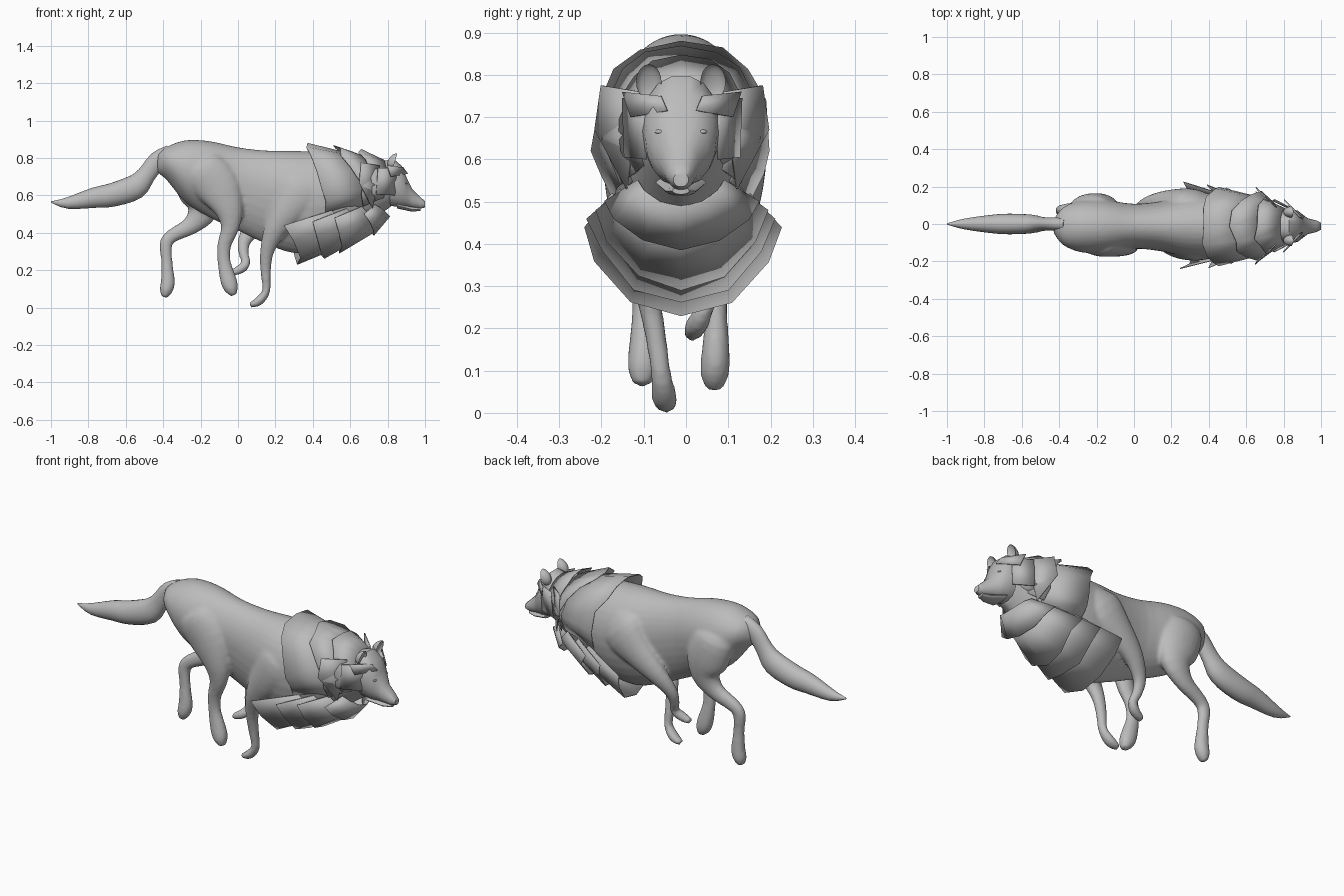
import bpy, bmesh, random
from math import sin, cos, pi, radians, copysign
from mathutils import Vector

random.seed(4)
OFF = -0.012  # the torso and head sit slightly off the centre line

cube = bpy.data.objects.get("Cube")
if cube:
    bpy.data.objects.remove(cube, do_unlink=True)

grey = bpy.data.materials.new("fur grey")
grey.use_nodes = True
grey.diffuse_color = (0.5, 0.5, 0.5, 1)
grey.node_tree.nodes["Principled BSDF"].inputs["Base Color"].default_value = grey.diffuse_color


def finish(name, bm, angle=50, thick=0):
    """Turn a bmesh into a shaded object."""
    if not thick:
        bmesh.ops.recalc_face_normals(bm, faces=bm.faces)
    mesh = bpy.data.meshes.new(name)
    bm.to_mesh(mesh)
    bm.free()
    mesh.materials.append(grey)
    ob = bpy.data.objects.new(name, mesh)
    bpy.context.collection.objects.link(ob)
    bpy.ops.object.select_all(action='DESELECT')
    ob.select_set(True)
    bpy.context.view_layer.objects.active = ob
    bpy.ops.object.shade_smooth_by_angle(angle=radians(angle))
    if thick:
        mod = ob.modifiers.new("thickness", 'SOLIDIFY')
        mod.thickness = thick
    return ob


def dense(rows, steps=3):
    """Smooth curve through a row of section values."""
    out = []
    for i in range(len(rows) - 1):
        a, b, c, d = (Vector(rows[min(max(j, 0), len(rows) - 1)]) for j in range(i - 1, i + 3))
        for t in (s / steps for s in range(steps)):
            out.append(b + (c - a) * (t / 2) + (a * 2 - b * 5 + c * 4 - d) * (t * t / 2)
                       + (b * 3 - c * 3 + d - a) * (t ** 3 / 2))
    return out + [Vector(rows[-1])]


def loft(name, rings, closed=True, **kw):
    """Skin a row of rings; closed rings are capped at both ends."""
    bm = bmesh.new()
    rows = [[bm.verts.new(p) for p in ring] for ring in rings]
    n = len(rows[0])
    for a, b in zip(rows, rows[1:]):
        for i in range(n if closed else n - 1):
            j = (i + 1) % n
            bm.faces.new((a[i], a[j], b[j], b[i]))
    if closed:
        bm.faces.new(rows[0])
        bm.faces.new(rows[-1])
    return finish(name, bm, **kw)


def egg(x, top, mid, bottom, w, n=18, square=1, keel=1):
    """Upright cross-section; square and keel shape its upper and lower half."""
    ring = []
    for a in (2 * pi * i / n for i in range(n)):
        h, power = (top - mid, square) if sin(a) > 0 else (mid - bottom, keel)
        ring.append(Vector((x, OFF + copysign(w * abs(cos(a)) ** power, cos(a)),
                            mid + h * sin(a))))
    return ring


def limb(name, pts, n=24):
    """Tube along (x, y, z, radius in profile, radius across)."""
    rings = []
    pts = dense(pts)
    across = Vector((0, 1, 0))
    for i, (x, y, z, r, ry) in enumerate(pts):
        p, q = pts[max(i - 1, 0)], pts[min(i + 1, len(pts) - 1)]
        side = Vector((q[0] - p[0], 0, q[2] - p[2])).normalized().cross(across)
        rings.append([Vector((x, y, z)) + side * r * cos(a) + across * ry * sin(a)
                      for a in (2 * pi * k / n for k in range(n))])
    return loft(name, rings)


def collar(name, front, back, start, end, n):
    """Flared fur sheet between two arcs (x, tilt, z, width, up, down)."""
    rows = []
    for k, (x, tilt, z, w, up, down) in enumerate((front, back)):
        row = []
        for a in (radians(start + (end - start) * i / n) for i in range(n + 1)):
            rise, s = sin(a), 1 + k * random.uniform(-0.03, 0.03)
            h = up * rise ** 0.8 if rise > 0 else -down * abs(rise) ** 1.4
            y = copysign(w * abs(cos(a)) ** (0.8 if up else 1), cos(a))
            lean = tilt * (1 - (max(rise, 0) if up else rise))
            row.append(Vector((x + lean + k * random.uniform(-0.015, 0.015),
                               OFF + y * s, z + h * s)))
        rows.append(row)
    return loft(name, rows, closed=False, thick=0.005)


# Torso, from rump to neck
torso = [(-.43, .82, .77, .72, .035), (-.38, .86, .78, .68, .1), (-.28, .895, .74, .56, .14),
         (-.15, .89, .72, .48, .14), (0, .857, .68, .41, .12), (.15, .84, .64, .34, .135),
         (.3, .838, .61, .29, .17), (.45, .832, .6, .31, .175), (.6, .815, .61, .38, .15),
         (.72, .8, .64, .47, .12), (.82, .78, .66, .54, .09)]
body = [loft("torso", [egg(*s, n=32, keel=1.25) for s in dense(torso)])]

# Hind legs: the right one swings forward, the left one pushes back
body.append(limb("right_hind_leg", [
    (-.23, -.065, .8, .08, .045), (-.2, -.095, .75, .115, .073), (-.11, -.1, .655, .125, .075),
    (-.05, -.115, .53, .08, .052), (-.042, -.115, .43, .05, .036), (-.072, -.105, .34, .038, .029),
    (-.075, -.1, .25, .035, .027), (-.052, -.1, .15, .044, .036), (-.035, -.102, .1, .038, .035),
    (-.022, -.104, .066, .016, .02)]))
body.append(limb("left_hind_leg", [
    (-.25, .055, .8, .08, .045), (-.24, .08, .74, .115, .075), (-.2, .09, .62, .12, .075),
    (-.19, .095, .52, .085, .055), (-.25, .09, .44, .05, .038), (-.35, .08, .385, .037, .031),
    (-.385, .075, .34, .035, .028), (-.38, .072, .24, .03, .026), (-.375, .07, .14, .038, .034),
    (-.385, .068, .09, .035, .034), (-.395, .067, .056, .016, .02)]))

# Front legs: the right one reaches down, the left one is folded higher
body.append(limb("right_front_leg", [
    (.4, -.09, .74, .06, .04), (.36, -.115, .65, .135, .075), (.28, -.13, .54, .1, .062),
    (.2, -.12, .42, .062, .046), (.155, -.095, .3, .038, .031), (.148, -.075, .2, .029, .026),
    (.152, -.06, .1, .022, .024), (.135, -.054, .06, .024, .028), (.105, -.05, .03, .024, .031),
    (.064, -.047, .012, .014, .02)]))
body.append(limb("left_front_leg", [
    (.39, .08, .74, .06, .04), (.32, .11, .65, .13, .075), (.21, .125, .55, .09, .06),
    (.1, .115, .45, .057, .044), (.035, .085, .36, .037, .032), (.03, .06, .29, .027, .026),
    (.043, .04, .24, .024, .025), (.015, .025, .207, .026, .028), (-.038, .014, .183, .016, .02)]))

# Blend the torso and legs into one skin
for part in body:
    part.select_set(True)
bpy.context.view_layer.objects.active = body[0]
bpy.ops.object.join()
body[0].name = "body"
skin = body[0].modifiers.new("skin", 'REMESH')
skin.mode, skin.voxel_size, skin.use_smooth_shade = 'VOXEL', 0.009, True
relax = body[0].modifiers.new("relax", 'SMOOTH')
relax.iterations = 8

# Tail
limb("tail", [(-.36, 0, .82, .05, .04), (-.43, 0, .785, .05, .035), (-.49, 0, .71, .05, .037),
              (-.55, 0, .645, .066, .05), (-.67, 0, .603, .063, .055),
              (-.77, 0, .587, .054, .048), (-.91, 0, .559, .031, .028), (-1, 0, .565, .003, .003)])

# Head, muzzle and lower jaw
head = [(.76, .78, .67, .55, .088), (.83, .798, .67, .54, .092), (.875, .76, .65, .535, .084),
        (.9, .7, .62, .535, .064), (.93, .638, .58, .533, .042), (.975, .592, .56, .528, .031),
        (1, .568, .552, .535, .018)]
loft("head", [egg(*s, square=.8, keel=.9) for s in head])
jaw = [(.85, .56, .545, .53, .06), (.93, .54, .525, .513, .036), (.975, .535, .525, .517, .02)]
loft("lower_jaw", [egg(*s, n=12) for s in jaw])


def ball(name, centre, size, lean=0, cup=False):
    """Small rounded part; a cupped one has its front pushed inward."""
    bm = bmesh.new()
    bmesh.ops.create_uvsphere(bm, u_segments=14, v_segments=10, radius=1)
    for v in bm.verts:
        if cup and v.co.x > 0:
            v.co.x *= -0.4
        v.co.x += lean * v.co.z
        v.co = Vector(c * s for c, s in zip(v.co, size)) + Vector(centre)
    return finish(name, bm)


ball("nose", (.985, OFF, .562), (.014, .018, .012))
for s, side in ((1, "left"), (-1, "right")):
    ball(side + "_ear", (.84, OFF + s * .076, .783), (.04, .03, .042), lean=.3, cup=True)
    ball(side + "_eye", (.895, OFF + s * .05, .665), (.011, .012, .006))

# Mane collars, overlapping from the shoulders to the head
for name, front, back in (
        ("shoulder", (.6, .08, .64, .15, .18, .15), (.36, .105, .62, .205, .25, .2)),
        ("middle", (.68, .07, .66, .12, .145, .13), (.52, .15, .65, .18, .215, .17)),
        ("head", (.78, .03, .66, .09, .125, .1), (.65, .06, .66, .145, .18, .15))):
    collar(name + "_mane_collar", front, back, -45, 225, 12)

# Chest fur sheets hanging under the throat
for name, front, back in (
        ("rear", (.38, .12, .52, .16, 0, .16), (.18, .075, .44, .23, 0, .21)),
        ("second", (.48, .1, .53, .14, 0, .14), (.34, .055, .46, .215, 0, .2)),
        ("third", (.57, .09, .54, .12, 0, .12), (.46, .045, .48, .2, 0, .19)),
        ("front", (.65, .08, .55, .1, 0, .06), (.6, .06, .5, .18, 0, .11))):
    collar(name + "_chest_fur", front, back, 180, 360, 6)

# Flat fur tufts on the brows, cheeks and neck sides
for name, pts in (
        ("brow", [(.905, .035, .715), (.88, .05, .75), (.8, .14, .76), (.82, .12, .7)]),
        ("cheek", [(.85, .088, .75), (.75, .14, .745), (.74, .135, .605), (.84, .085, .6)]),
        ("neck", [(.76, .1, .76), (.66, .19, .775), (.65, .205, .67), (.72, .13, .53)])):
    for s, side in ((1, "left"), (-1, "right")):
        bm = bmesh.new()
        bm.faces.new([bm.verts.new((x, OFF + s * y, z)) for x, y, z in pts])
        finish(side + "_" + name + "_tuft", bm, thick=0.006)
